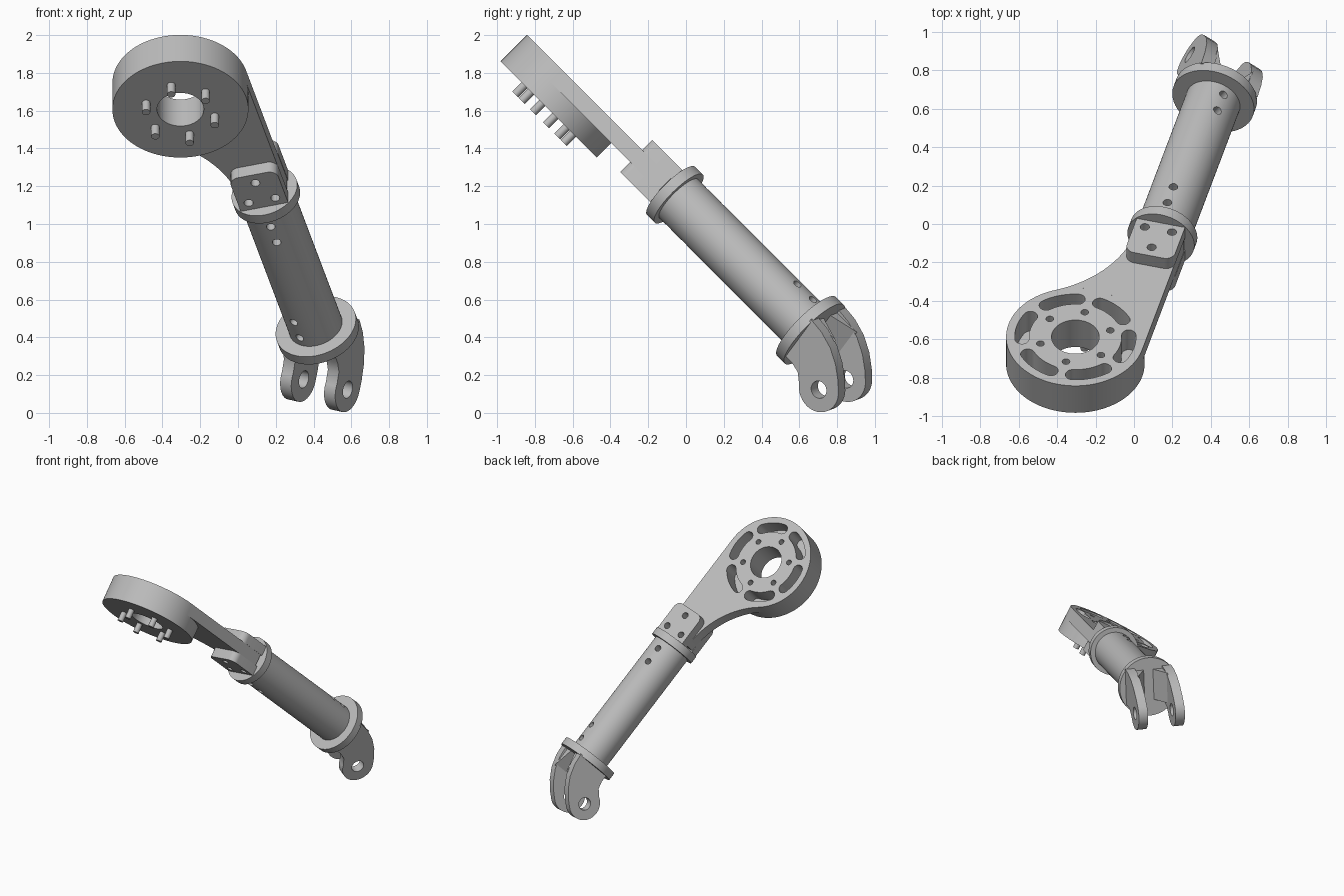
import bpy, bmesh
from math import radians, sin, cos, atan2, degrees
from mathutils import Matrix

cube = bpy.data.objects.get("Cube")
if cube:
    bpy.data.objects.remove(cube, do_unlink=True)

# One grey material
grey = bpy.data.materials.new("light_grey")
grey.use_nodes = True
colour = (0.5, 0.5, 0.5, 1)
grey.diffuse_color = colour
grey.node_tree.nodes["Principled BSDF"].inputs["Base Color"].default_value = colour

# Frames: arm (x across, y along the tube, z out of the arm plate)
ARM = (Matrix.Translation((0.1475, -0.0587, 1.1547))
       @ Matrix.Rotation(radians(-45), 4, 'X') @ Matrix.Rotation(radians(-15), 4, 'Z'))
FORK = ARM @ Matrix.Rotation(radians(30), 4, 'Y')
ALONG = Matrix(((0, 1, 0, 0), (0, 0, 1, 0), (1, 0, 0, 0), (0, 0, 0, 1)))   # extrude along y
ACROSS = Matrix(((0, 0, 1, 0), (1, 0, 0, 0), (0, 1, 0, 0), (0, 0, 0, 1)))  # extrude along x


def arc(cx, cy, r, a0, a1, n=24):
    """Points on an arc, angles in degrees."""
    steps = [radians(a0 + (a1 - a0) * i / n) for i in range(n + 1)]
    return [(cx + r * cos(a), cy + r * sin(a)) for a in steps]


def circle(cx, cy, r, n=64):
    return arc(cx, cy, r, 0, 360, n)[:-1]


def prisms(name, frame, parts):
    """Object made of outlines, each extruded from lo to hi."""
    bm = bmesh.new()
    for pts, lo, hi in parts:
        face = bm.faces.new([bm.verts.new((x, y, lo)) for x, y in pts])
        grown = bmesh.ops.extrude_face_region(bm, geom=[face])["geom"]
        moved = [v for v in grown if isinstance(v, bmesh.types.BMVert)]
        bmesh.ops.translate(bm, verts=moved, vec=(0, 0, hi - lo))
    bmesh.ops.recalc_face_normals(bm, faces=bm.faces)
    mesh = bpy.data.meshes.new(name)
    bm.to_mesh(mesh)
    bm.free()
    mesh.materials.append(grey)
    obj = bpy.data.objects.new(name, mesh)
    obj.matrix_world = frame
    bpy.context.scene.collection.objects.link(obj)
    return obj


def cut(obj, frame, parts):
    """Subtract extruded outlines from an object."""
    cutter = prisms("cutter", frame, parts)
    cutter.hide_render = True
    mod = obj.modifiers.new("cut", 'BOOLEAN')
    mod.operation, mod.solver, mod.object = 'DIFFERENCE', 'EXACT', cutter
    bpy.context.view_layer.update()
    graph = bpy.context.evaluated_depsgraph_get()
    mesh = bpy.data.meshes.new_from_object(obj.evaluated_get(graph))
    obj.modifiers.clear()
    obj.data = mesh
    bpy.data.objects.remove(cutter, do_unlink=True)


made = []

# Disc head with centre bore, bolt holes and curved pockets
DX, DY, DR = -0.232, -0.882, 0.36
TOP, BOTTOM, HALF = 0.045, -0.153, 0.128
disc = prisms("disc_head", ARM, [(circle(DX, DY, DR, 96), BOTTOM, TOP)])
bolts = [(DX + 0.188 * cos(radians(a)), DY + 0.188 * sin(radians(a))) for a in range(30, 390, 60)]


def pocket(a, r=0.278, w=0.037, span=18):
    """Arc slot with round ends, centred on angle a."""
    pts = arc(DX, DY, r + w, a - span, a + span)
    for end, turn in ((a + span, 0), (a - span, 180)):
        ex, ey = DX + r * cos(radians(end)), DY + r * sin(radians(end))
        pts += arc(ex, ey, w, end + turn, end + turn + 180, 12)[1:-1]
        if turn == 0:
            pts += arc(DX, DY, r - w, a + span, a - span)
    return pts


holes = [(circle(DX, DY, 0.124), -1, 1)]
holes += [(circle(x, y, 0.02, 24), -0.06, 1) for x, y in bolts]
holes += [(pocket(a), -0.1, 1) for a in range(0, 360, 60)]
cut(disc, ARM, holes)
pins = prisms("disc_pins", ARM, [(circle(x, y, 0.022, 24), BOTTOM - 0.07, BOTTOM + 0.01)
                                 for x, y in bolts])
made += [disc, pins]

# Flat arm: straight on one side, a concave sweep on the other
END = -0.045
rise, k = END - DY, HALF + DX
R = (rise ** 2 + k ** 2 - DR ** 2) / (2 * (DR - k))
cx = -HALF - R
back = degrees(atan2(END - DY, cx - DX))
outline = arc(DX, DY, DR, 0, back, 32) + arc(cx, END, R, back - 180, 0, 32)[1:] + [(HALF, END)]
arm = prisms("arm_plate", ARM, [(outline, -TOP, TOP)])

# Upper clamp plates on both faces of the arm
L, C = -0.277, 0.05
clamp = ([(0.13, 0), (-0.13, 0)] + arc(-0.13 + C, L + C, C, 180, 270, 8)
         + arc(0.13 - C, L + C, C, 270, 360, 8))
clamps = prisms("clamp_plates", ARM, [(clamp, TOP, 0.12), (clamp, -0.12, -TOP)])
clamp_holes = [(circle(x, y, 0.024, 24), -1, 1)
               for x, y in ((-0.073, -0.08), (0.073, -0.08), (0, -0.215))]
for plate in (arm, clamps):
    cut(plate, ARM, clamp_holes)
made += [arm, clamps]

# Tube with cross holes, and its two flanges
tube = prisms("tube", ARM @ ALONG, [(circle(0, 0, 0.145, 96), 0, 1.05)])
for frame, spots in ((ARM, (0.1, 0.22)), (FORK, (0.84, 0.96))):
    cut(tube, frame, [(circle(0, y, 0.023, 24), -1, 1) for y in spots])
made.append(tube)
made.append(prisms("upper_flange", ARM @ ALONG, [(circle(0, 0, 0.18, 96), -0.03, 0.03)]))
made.append(prisms("lower_flange", ARM @ ALONG, [(circle(0, 0, 0.22, 96), 1.02, 1.08)]))

# Lower fork: two hooked lugs with pin holes
lug = [(1.07, -0.12), (1.07, 0.15), (1.16, 0.14), (1.25, 0.11), (1.33, 0.06), (1.395, 0.0)]
lug += arc(1.337, -0.12, 0.122, 35, -150, 32)
lug += [(1.185, -0.135), (1.13, -0.12)]
lugs = prisms("fork_lugs", FORK @ ACROSS, [(lug, 0.104, 0.174), (lug, -0.174, -0.104)])
cut(lugs, FORK @ ACROSS, [(circle(1.337, -0.12, 0.047, 40), -1, 1)])
made.append(lugs)

# Sloped gussets between the lugs and the flange
made.append(prisms("fork_gussets", FORK, [
    ([(s * 0.11, 1.07), (s * 0.11, 1.23), (s * 0.03, 1.07)], -0.1, 0.13) for s in (1, -1)]))

# Smooth curved walls, keep edges sharp
for obj in made:
    bpy.ops.object.select_all(action='DESELECT')
    obj.select_set(True)
    bpy.context.view_layer.objects.active = obj
    bpy.ops.object.shade_smooth_by_angle(angle=radians(30))
